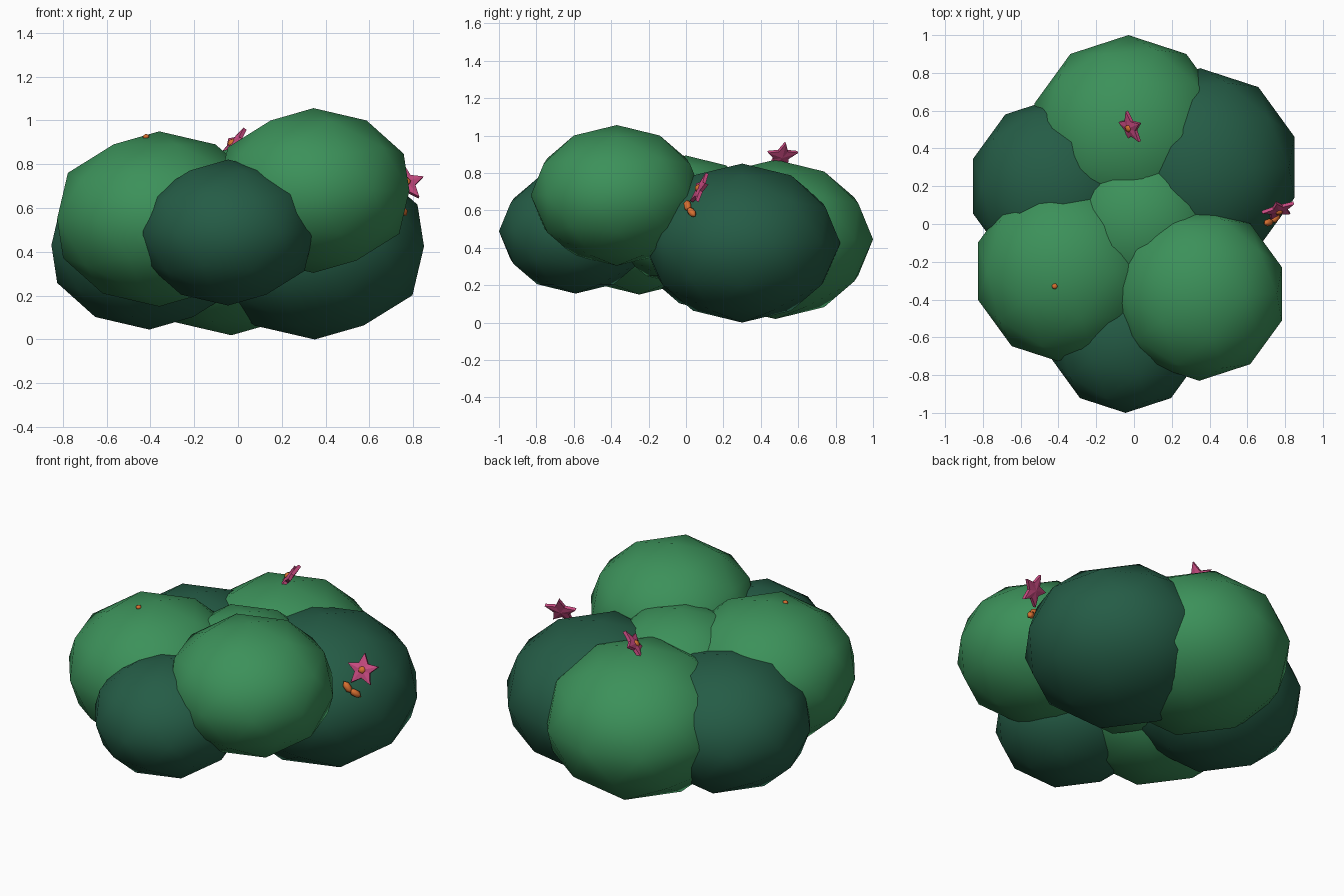
import bpy, bmesh, math
from mathutils import Vector

if "Cube" in bpy.data.objects:
    bpy.data.objects.remove(bpy.data.objects["Cube"])


def material(name, rgb):
    m = bpy.data.materials.new(name)
    m.diffuse_color = (*rgb, 1.0)
    m.use_nodes = True
    m.node_tree.nodes["Principled BSDF"].inputs["Base Color"].default_value = m.diffuse_color
    return m


LIGHT = material("light_leaf_green", (0.045, 0.283, 0.102))
DARK = material("dark_leaf_green", (0.018, 0.107, 0.061))
PINK = material("blossom_pink", (0.58, 0.07, 0.22))
ORANGE = material("blossom_orange", (0.68, 0.16, 0.03))


def ball(name, loc, scale, mat, direction=None, subdiv=2):
    bpy.ops.mesh.primitive_ico_sphere_add(subdivisions=subdiv, radius=1, location=loc)
    ob = bpy.context.object
    ob.name = name
    ob.scale = scale
    if direction:
        ob.rotation_euler = Vector(direction).to_track_quat('Z', 'Y').to_euler()
    ob.data.materials.append(mat)
    bpy.ops.object.shade_smooth()
    return ob


# Leafy clumps: slightly flattened low-poly balls (centre, radius, half height)
clumps = [
    ("front_clump", (-0.045, -0.59, 0.488), 0.41, 0.333, DARK),
    ("front_right_clump", (0.345, -0.37, 0.68), 0.46, 0.376, LIGHT),
    ("front_left_clump", (-0.36, -0.25, 0.55), 0.49, 0.40, LIGHT),
    ("back_left_clump", (-0.405, 0.20, 0.43), 0.47, 0.385, DARK),
    ("back_clump", (-0.03, 0.478, 0.445), 0.522, 0.426, LIGHT),
    ("back_right_clump", (0.35, 0.30, 0.425), 0.525, 0.425, DARK),
    ("middle_clump", (0.04, 0.0, 0.545), 0.425, 0.348, LIGHT),
]
for name, loc, r, h, mat in clumps:
    ball(name, loc, (r, r, h), mat)


# Five-pointed blossom, thick in the middle and thin at the tips
def blossom(name, loc, normal, radius=0.092):
    bm = bmesh.new()
    top = bm.verts.new((0, 0, 0.018))
    low = bm.verts.new((0, 0, -0.018))
    rims = []
    for z in (0.009, -0.009):
        ring = []
        for i in range(10):
            r = radius if i % 2 == 0 else radius * 0.48
            a = math.pi / 2 + i * math.pi / 5
            ring.append(bm.verts.new((r * math.cos(a), r * math.sin(a), z)))
        rims.append(ring)
    for i in range(10):
        j = (i + 1) % 10
        bm.faces.new((top, rims[0][i], rims[0][j]))
        bm.faces.new((low, rims[1][j], rims[1][i]))
        bm.faces.new((rims[0][i], rims[1][i], rims[1][j], rims[0][j]))
    me = bpy.data.meshes.new(name)
    bm.to_mesh(me)
    bm.free()
    ob = bpy.data.objects.new(name, me)
    bpy.context.collection.objects.link(ob)
    me.materials.append(PINK)
    n = Vector(normal).normalized()
    ob.location = loc
    ob.rotation_euler = n.to_track_quat('Z', 'Y').to_euler()
    ball(name + "_centre", Vector(loc) + n * 0.014, (0.022, 0.022, 0.016), ORANGE, n, 1)


blossom("side_blossom", (0.765, 0.075, 0.715), (0.25, -0.85, 0.42))
blossom("top_blossom", (-0.02, 0.51, 0.89), (-0.7, -0.3, 0.6))

# Orange buds peeping out of the leaves
ball("side_bud_upper", (0.712, 0.008, 0.625), (0.022, 0.022, 0.038), ORANGE, (0.5, 0.1, -0.7), 1)
ball("side_bud_lower", (0.748, 0.03, 0.59), (0.022, 0.022, 0.038), ORANGE, (0.6, 0.5, -0.6), 1)
ball("front_left_bud", (-0.42, -0.33, 0.925), (0.017, 0.017, 0.014), ORANGE, None, 1)
